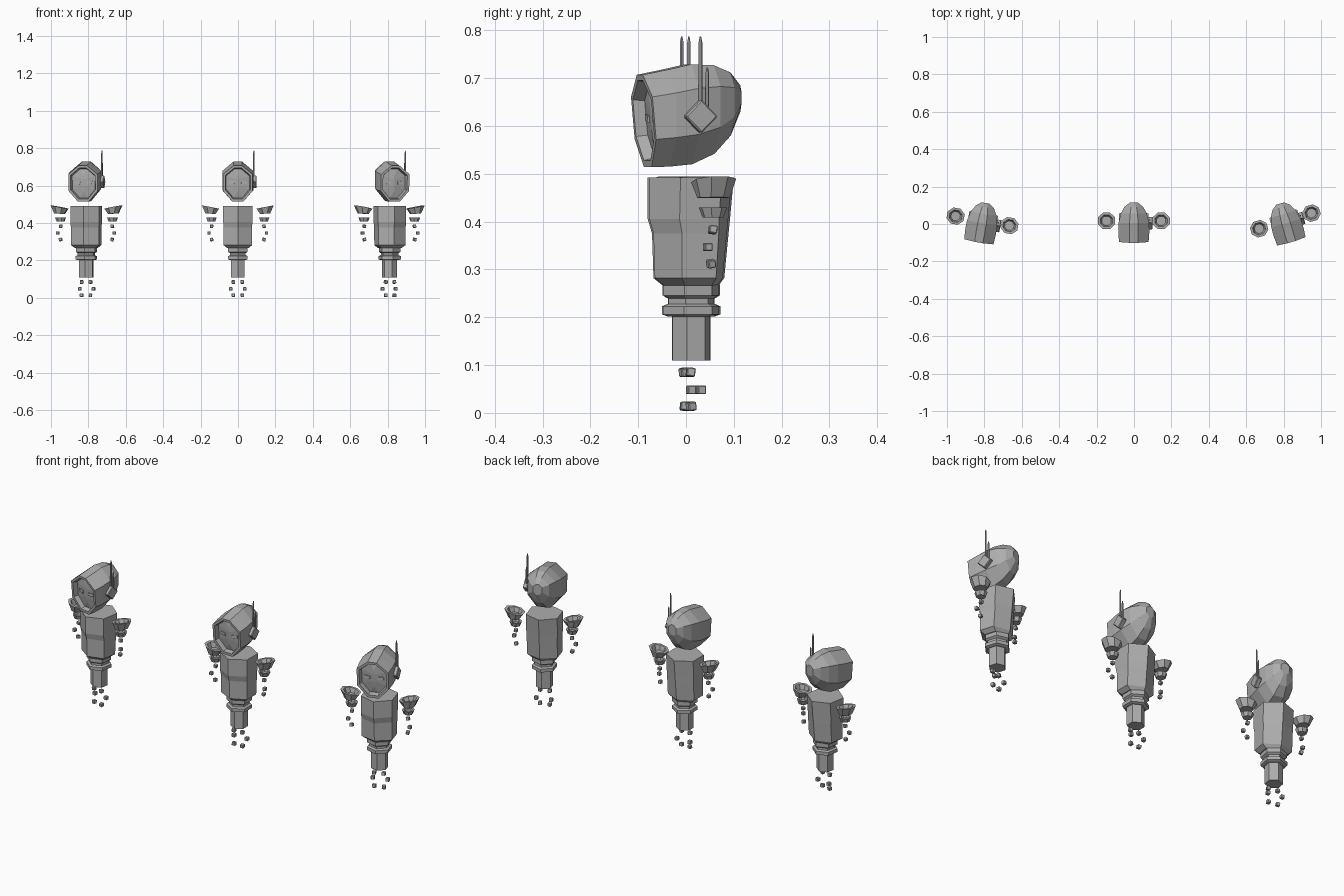
import bpy, bmesh, math
from mathutils import Vector, Matrix

cube = bpy.data.objects.get("Cube")
if cube:
    bpy.data.objects.remove(cube)

grey = bpy.data.materials.new("plain grey")
grey.use_nodes = True
COLOUR = (0.42, 0.42, 0.42, 1)
grey.diffuse_color = COLOUR
grey.node_tree.nodes["Principled BSDF"].inputs["Base Color"].default_value = COLOUR

parts = []


def finish(name, bm):
    bmesh.ops.recalc_face_normals(bm, faces=bm.faces)
    mesh = bpy.data.meshes.new(name)
    bm.to_mesh(mesh)
    bm.free()
    mesh.materials.append(grey)
    parts.append((name, mesh))


def loft(name, rings):
    """Skin a list of equal-length point rings and cap both ends."""
    bm = bmesh.new()
    loops = [[bm.verts.new(p) for p in ring] for ring in rings]
    n = len(loops[0])
    for a, b in zip(loops, loops[1:]):
        for i in range(n):
            j = (i + 1) % n
            bm.faces.new((a[i], a[j], b[j], b[i]))
    bm.faces.new(loops[0])
    bm.faces.new(loops[-1])
    finish(name, bm)


def polygon(sides, rx, ry, z, cx=0, cy=0, turn=0.0, slope=0.0):
    pts = []
    for i in range(sides):
        a = math.tau * (i + turn) / sides
        x = rx * math.cos(a)
        pts.append(Vector((cx + x, cy + ry * math.sin(a), z + slope * x)))
    return pts


def box(name, centre, size, rot=Matrix(), bevel=0.0):
    bm = bmesh.new()
    bmesh.ops.create_cube(bm, size=1)
    bmesh.ops.scale(bm, vec=size, verts=bm.verts)
    if bevel:
        bmesh.ops.bevel(bm, geom=bm.edges, offset=bevel, segments=1, affect='EDGES')
    bmesh.ops.transform(bm, matrix=Matrix.Translation(centre) @ rot, verts=bm.verts)
    finish(name, bm)


# Head: hood sections from back to front, then rim, recess and ridged face
def section(y, w, top, bottom, tilt=0.0):
    h = top - bottom
    half = [(0.28, 1.0), (1.0, 0.76), (1.0, 0.30), (0.36, 0.0)]
    outline = half + [(-x, z) for x, z in reversed(half)]
    pts = []
    for x, z in outline:
        height = bottom + h * z
        pts.append(Vector((x * w, y + tilt * (0.61 - height), height)))
    return pts


loft("head", [
    section(0.114, 0.022, 0.685, 0.630),
    section(0.092, 0.050, 0.712, 0.580),
    section(0.055, 0.070, 0.727, 0.542),
    section(0.005, 0.082, 0.729, 0.520),
    section(-0.045, 0.083, 0.718, 0.515),
    section(-0.092, 0.079, 0.707, 0.514, 0.09),
    section(-0.092, 0.067, 0.695, 0.528, 0.09),
    section(-0.068, 0.062, 0.690, 0.534, 0.09),
    section(-0.076, 0.003, 0.655, 0.570, 0.09),
])

# Slanted eye plates
for side, label in ((1, "left"), (-1, "right")):
    tilt = Matrix.Rotation(side * -0.15, 4, 'Y') @ Matrix.Rotation(side * 0.13, 4, 'Z')
    box(label + "_eye", (side * 0.033, -0.073, 0.616), (0.030, 0.008, 0.014), tilt)

# Ear plate and two aerials on the left side only
box("ear_plate", (0.088, 0.005, 0.620), (0.022, 0.050, 0.050),
    Matrix.Rotation(math.pi / 4, 4, 'X'), 0.003)
for name, y, top in (("long_aerial", 0.006, 0.787), ("short_aerial", 0.021, 0.722)):
    loft(name, [polygon(6, r, r, z, 0.086, y)
                for r, z in ((0.004, 0.62), (0.004, top - 0.012), (0.0015, top))])


# Torso: hexagon rings given as height, half width, front and back
def hexagon(z, w, front, back):
    return polygon(6, w / 0.866, (back - front) / 2, z, 0, (front + back) / 2, 0.5)


def torso_ring(z, w, front, back):
    mid, ry = (front + back) / 2, (back - front) / 2
    return [Vector((w * x, mid + ry * y, z)) for x, y in
            ((0, -1), (1, -0.5), (1, 0.5), (0, 1), (-1, 0.5), (-1, -0.5))]


loft("torso", [torso_ring(*r) for r in (
    (0.492, 0.078, -0.080, 0.100),
    (0.405, 0.078, -0.080, 0.092),
    (0.375, 0.076, -0.071, 0.089),
    (0.282, 0.076, -0.068, 0.080),
    (0.266, 0.056, -0.048, 0.068))])

# Waist collars and column
loft("waist", [torso_ring(z, r * 0.866, 0.011 - r, 0.011 + r) for z, r in (
    (0.268, 0.060), (0.246, 0.060), (0.239, 0.049), (0.228, 0.049),
    (0.223, 0.061), (0.206, 0.061), (0.202, 0.050))])
loft("leg_column", [torso_ring(z, 0.036, -0.029, 0.051) for z in (0.205, 0.110)])

# Floating arms: hollow slanted cup, small ring cup and loose cubes
for side, label in ((1, "left"), (-1, "right")):
    x, y, s = side * 0.146, 0.017, side * 0.19
    loft(label + "_shoulder_cup", [
        polygon(8, 0.029, 0.035, 0.450, x, y, 0.5, s * 0.2),
        polygon(8, 0.050, 0.047, 0.486, x, y, 0.5, s),
        polygon(8, 0.036, 0.034, 0.486, x, y, 0.5, s),
        polygon(8, 0.026, 0.026, 0.464, x, y, 0.5, s * 0.5)])
    loft(label + "_wrist_cup", [
        polygon(8, r, r, z, x - side * 0.005, y, 0.5)
        for r, z in ((0.022, 0.409), (0.030, 0.430), (0.021, 0.430), (0.017, 0.420))])
    for i, (dx, dy, z) in enumerate(((-0.006, 0, 0.383), (0.008, -0.015, 0.347),
                                     (-0.006, -0.004, 0.312))):
        box(f"{label}_arm_cube_{i + 1}", (x + side * dx, y + dy, z),
            (0.017, 0.017, 0.017), Matrix.Rotation(0.25 * (i - 1) * side, 4, (1, 1, 0.5)), 0.002)
    for i, (dx, dy, z) in enumerate(((0.024, 0.003, 0.085), (0.037, 0.022, 0.048),
                                     (0.024, 0.004, 0.014))):
        box(f"{label}_leg_cube_{i + 1}", (side * dx, dy, z),
            (0.018, 0.018, 0.018), Matrix.Rotation(0.2 * (i - 1) * side, 4, (1, 0.5, 1)), 0.002)

# Three copies of the robot, each turned its own way
for label, x, turn in (("first", -0.813, -10), ("middle", -0.001, 0), ("last", 0.814, 16.5)):
    for name, mesh in parts:
        obj = bpy.data.objects.new(f"{label}_{name}", mesh)
        obj.location = (x, 0, 0)
        obj.rotation_euler = (0, 0, math.radians(turn))
        bpy.context.collection.objects.link(obj)
